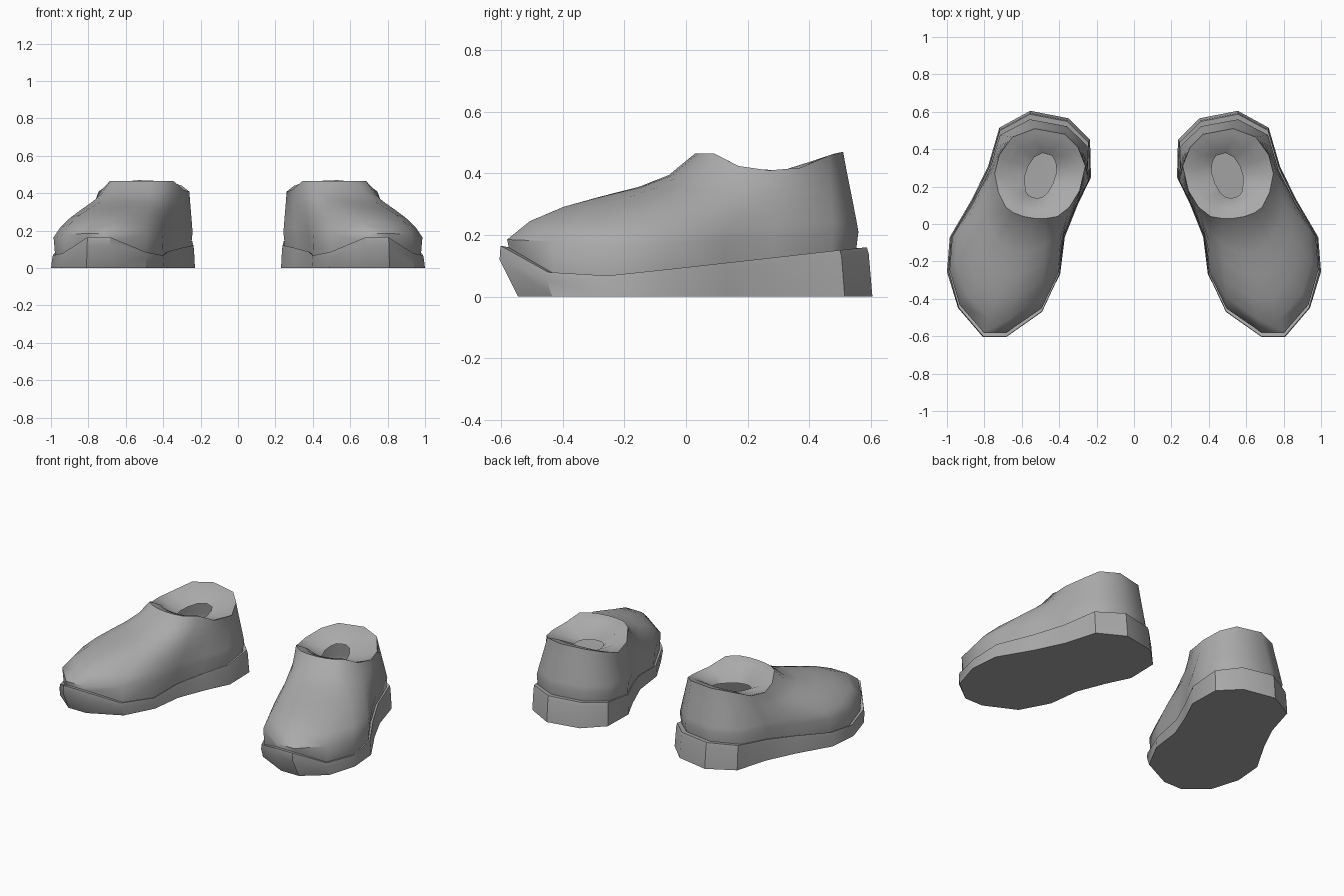
import bpy, bmesh, math

if "Cube" in bpy.data.objects:
    bpy.data.objects.remove(bpy.data.objects["Cube"], do_unlink=True)

grey = bpy.data.materials.new("plain_grey")
grey.use_nodes = True
grey.diffuse_color = (0.4, 0.4, 0.4, 1)
grey.node_tree.nodes["Principled BSDF"].inputs["Base Color"].default_value = (0.4, 0.4, 0.4, 1)

# Footprint of the sole, and the ankle opening matched to it point by point
OUTLINE = [(.235, .45), (.35, .565), (.555, .605), (.72, .515), (.78, .31), (.865, .135),
           (.985, -.07), (1, -.255), (.945, -.45), (.81, -.605), (.685, -.605), (.49, -.47),
           (.395, -.27), (.37, -.07), (.30, .105), (.23, .25)]
RIM = [(.30, .41), (.37, .48), (.53, .51), (.65, .465), (.72, .37), (.745, .27),
       (.725, .17), (.685, .09), (.645, .06), (.59, .04), (.53, .03), (.47, .03),
       (.41, .04), (.345, .09), (.29, .18), (.26, .31)]
HOLE = (.50, .25)


def ramp(v, stops):
    """Piecewise linear interpolation through (position, value) stops."""
    if v <= stops[0][0]:
        return stops[0][1]
    for (a, p), (b, q) in zip(stops, stops[1:]):
        if v <= b:
            return p + (q - p) * (v - a) / (b - a)
    return stops[-1][1]


def sole_height(y):
    return ramp(y, [(-.58, .165), (-.47, .085), (-.4, .065), (-.25, .068), (.6, .16)])


def rim_height(y):
    return ramp(y, [(.1, .465), (.19, .412), (.35, .407), (.41, .44), (.5, .47)])


def inset(p, sx, back, front):
    """Shrink a footprint point toward the middle of the shoe."""
    return .6 + (p[0] - .6) * sx, p[1] * (back if p[1] > 0 else front)


def loft(name, rings, cap_start, cap_end, angle):
    bm = bmesh.new()
    loops = [[bm.verts.new(p) for p in ring] for ring in rings]
    n = len(OUTLINE)
    for a, b in zip(loops, loops[1:]):
        for i in range(n):
            j = (i + 1) % n
            bm.faces.new((a[i], b[i], b[j], a[j]))
    if cap_start:
        bm.faces.new(loops[0])
    if cap_end:
        bm.faces.new(loops[-1][::-1])
    mesh = bpy.data.meshes.new(name)
    bm.to_mesh(mesh)
    bm.free()
    mesh.materials.append(grey)
    obj = bpy.data.objects.new(name, mesh)
    bpy.context.collection.objects.link(obj)
    bpy.ops.object.select_all(action="DESELECT")
    obj.select_set(True)
    bpy.context.view_layer.objects.active = obj
    bpy.ops.object.shade_smooth_by_angle(angle=math.radians(angle))
    obj.modifiers.new("pair", "MIRROR").use_clip = False
    return obj


# Soles: flat base, undercut toe, raised toe guard and a narrow bevelled ledge
base, lip, edge, ledge = [], [], [], []
for p in OUTLINE:
    x, y = p
    h = sole_height(y)
    toe = ramp(y, [(-.6, 1), (-.4, 0)])
    base.append((x, y + .06 * toe, 0))
    lip.append((*inset(p, .985, .98, 1), h - .02 - .025 * toe))
    edge.append((*inset(p, .975, .97, .995), h))
    ledge.append((*inset(p, .93, .91, .95), h - .005))
loft("soles", [base, lip, edge, ledge], True, True, 35)

# Uppers: low side wall, sloping vamp, rolled collar and funnel lining
rings = [[(*inset(p, .94, .91, .945), sole_height(p[1]) - .02) for p in OUTLINE]]
for t in (0, .12, .3, .5, .7, .86, 1):
    ring = []
    for p, r in zip(OUTLINE, RIM):
        x, y = inset(p, .965, .925, .96)
        length = math.dist((x, y), r)
        low = ramp(y, [(-.5, .185), (-.2, .16), (.5, .21)])
        swell = ramp(t, [(0, 0), (.12, .04), (.3, .035), (.5, 0), (.7, -.04), (.86, -.05), (1, 0)])
        ring.append((x + (r[0] - x) * t, y + (r[1] - y) * t,
                     low + (rim_height(r[1]) - low) * t + swell * length))
    rings.append(ring)
for size, drop in ((.9, .008), (.72, .025)):
    rings.append([(HOLE[0] + (x - HOLE[0]) * size, HOLE[1] + (y - HOLE[1]) * size,
                   rim_height(y) - drop) for x, y in RIM])
rings.append([(HOLE[0] + (x - HOLE[0]) * .34 - (y - HOLE[1]) * .08,
               HOLE[1] + (y - HOLE[1]) * .5, .37 + (y - HOLE[1]) * .1) for x, y in RIM])
loft("uppers", rings, False, False, 50)
